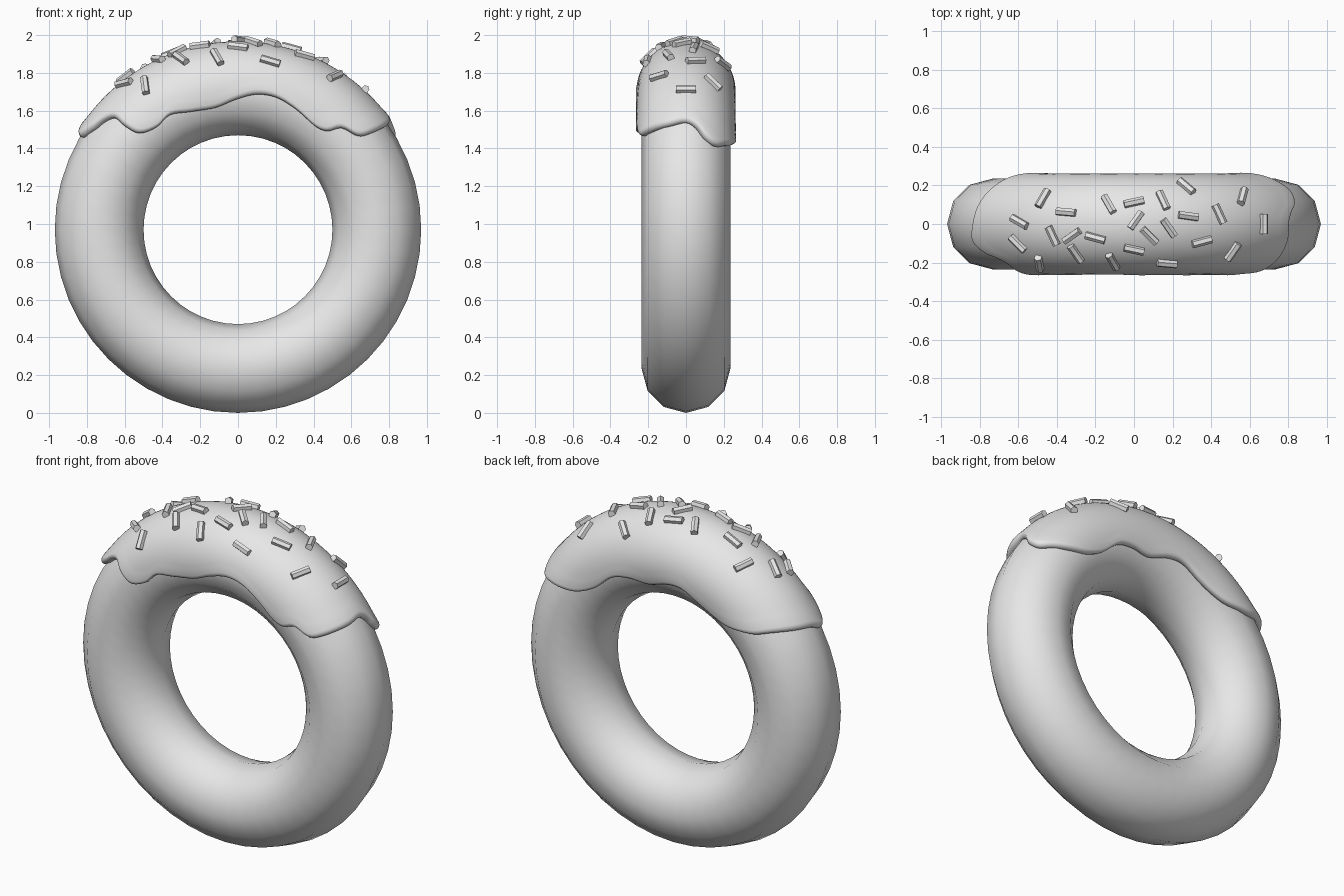
import bpy
import bmesh
from math import sin, cos, asin, acos, atan2, hypot, pi, radians
from mathutils import Matrix, Vector

cube = bpy.data.objects.get("Cube")
if cube:
    bpy.data.objects.remove(cube, do_unlink=True)

CENTRE_Z = 0.97    # height of the ring's axis
MAJOR = 0.735      # ring radius
MINOR = 0.235      # tube radius
ICING = 0.262      # tube radius at the icing surface


def make_material(name, value):
    mat = bpy.data.materials.new(name)
    mat.use_nodes = True
    colour = (value, value, value, 1)
    mat.diffuse_color = colour
    mat.node_tree.nodes["Principled BSDF"].inputs["Base Color"].default_value = colour
    return mat


def add_object(name, bm, smooth):
    mesh = bpy.data.meshes.new(name)
    bm.to_mesh(mesh)
    bm.free()
    mesh.materials.append(grey)
    for face in mesh.polygons:
        face.use_smooth = smooth
    obj = bpy.data.objects.new(name, mesh)
    bpy.context.collection.objects.link(obj)
    return obj


def on_ring(theta, phi, radius):
    """Point on the tube: theta runs round the ring, phi round the tube."""
    rho = MAJOR + radius * cos(phi)
    return Vector((rho * sin(theta), radius * sin(phi), CENTRE_Z + rho * cos(theta)))


grey = make_material("plain grey", 0.8)

# Dough ring
bpy.ops.mesh.primitive_torus_add(major_segments=48, minor_segments=12,
                                 major_radius=MAJOR, minor_radius=MINOR,
                                 location=(0, 0, CENTRE_Z), rotation=(pi / 2, 0, 0))
ring = bpy.context.object
ring.name = "dough_ring"
ring.data.materials.append(grey)
bpy.ops.object.shade_smooth()

# Icing outline: faces as (x, z), ends as (y, z)
front = [(-.78, 1.51), (-.72, 1.555), (-.66, 1.57), (-.6, 1.52), (-.52, 1.48),
         (-.43, 1.51), (-.36, 1.575), (-.25, 1.59), (-.12, 1.61), (0, 1.66),
         (.1, 1.685), (.2, 1.67), (.3, 1.61), (.4, 1.52), (.47, 1.49),
         (.55, 1.51), (.64, 1.47), (.72, 1.49)]
left_end = [(-.1, 1.53), (0, 1.55), (.06, 1.52), (.11, 1.46), (.17, 1.42), (.22, 1.42)]
back = [(.64, 1.42), (.53, 1.43), (.42, 1.48), (.31, 1.57), (.2, 1.59), (.08, 1.58),
        (-.05, 1.62), (-.15, 1.62), (-.26, 1.56), (-.36, 1.51), (-.46, 1.48),
        (-.6, 1.48), (-.7, 1.5)]
right_end = [(.12, 1.51), (0, 1.5), (-.09, 1.47)]


def from_face(x, z, side):
    z -= CENTRE_Z
    ratio = (hypot(x, z) - MAJOR) / ICING
    return Vector((atan2(x, z), side * acos(max(-1, min(1, ratio)))))


def from_end(y, z, side):
    phi = asin(y / ICING)
    return Vector((side * acos((z - CENTRE_Z) / (MAJOR + ICING * cos(phi))), phi))


outline = [from_face(x, z, -1) for x, z in front]
outline += [from_end(y, z, 1) for y, z in left_end]
outline += [from_face(x, z, 1) for x, z in back]
outline += [from_end(y, z, -1) for y, z in right_end]


def smooth_loop(points, steps):
    """Closed smooth curve through the points."""
    result = []
    n = len(points)
    for i in range(n):
        a, b, c, d = (points[(i + k) % n] for k in (-1, 0, 1, 2))
        for s in range(steps):
            t = s / steps
            result.append(b + (c - a) * t / 2 + (a * 2 - b * 5 + c * 4 - d) * t * t / 2
                          + (b * 3 - a - c * 3 + d) * t ** 3 / 2)
    return result


# Icing: rings spread from the crown to the outline, then a rounded lip
border = smooth_loop(outline, 4)
lip = [(.03, .266), (.016, .264), (.006, .257), (0, .246), (0, .236), (.012, .215)]
bm = bmesh.new()
crown = bm.verts.new(on_ring(0, 0, ICING))
loops = []
RINGS = 18
for k in range(1, RINGS + len(lip)):
    loop = []
    for p in border:
        length = hypot(p.x * 0.95, p.y * ICING)
        if k < RINGS:
            scale, radius = k / RINGS * (1 - .04 / length), ICING
        else:
            inset, radius = lip[k - RINGS]
            scale = 1 - inset / length
        loop.append(bm.verts.new(on_ring(p.x * scale, p.y * scale, radius)))
    loops.append(loop)
count = len(border)
for j in range(count):
    nxt = (j + 1) % count
    bm.faces.new((crown, loops[0][j], loops[0][nxt]))
    for inner, outer in zip(loops, loops[1:]):
        bm.faces.new((inner[j], outer[j], outer[nxt], inner[nxt]))
add_object("icing", bm, True)

# Sprinkles: x, y and heading in degrees, laid flat on the icing
sprinkles = [(-.47, .13, 60), (-.59, .01, -30), (-.35, .06, -5), (-.42, -.06, -65),
             (-.6, -.1, -45), (-.49, -.2, -80), (-.32, -.06, 35), (-.3, -.15, -55),
             (-.2, -.07, -15), (-.13, .1, -60), (-.11, -.19, -60), (0, .11, 12),
             (.01, .02, 55), (0, -.13, -12), (.08, -.06, -45), (.15, .12, -65),
             (.18, -.02, -55), (.17, -.2, -5), (.27, .19, -40), (.28, .04, -8),
             (.44, .05, -65), (.35, -.09, 15), (.51, -.14, 55), (.56, .14, 75),
             (.67, 0, 90)]
bm = bmesh.new()
for x, y, heading in sprinkles:
    phi = asin(y / ICING)
    theta = asin(x / (MAJOR + ICING * cos(phi)))
    normal = Vector((sin(theta) * cos(phi), sin(phi), cos(theta) * cos(phi)))
    along = Vector((cos(radians(heading)), sin(radians(heading)), 0))
    along.z = -along.dot(normal) / normal.z
    along.normalize()
    across = normal.cross(along)
    matrix = Matrix((across, normal, along)).transposed().to_4x4()
    matrix.translation = on_ring(theta, phi, ICING + .008)
    bmesh.ops.create_cone(bm, cap_ends=True, segments=6, radius1=.021, radius2=.021,
                          depth=.105, matrix=matrix)
bmesh.ops.recalc_face_normals(bm, faces=bm.faces)
add_object("sprinkles", bm, False)
